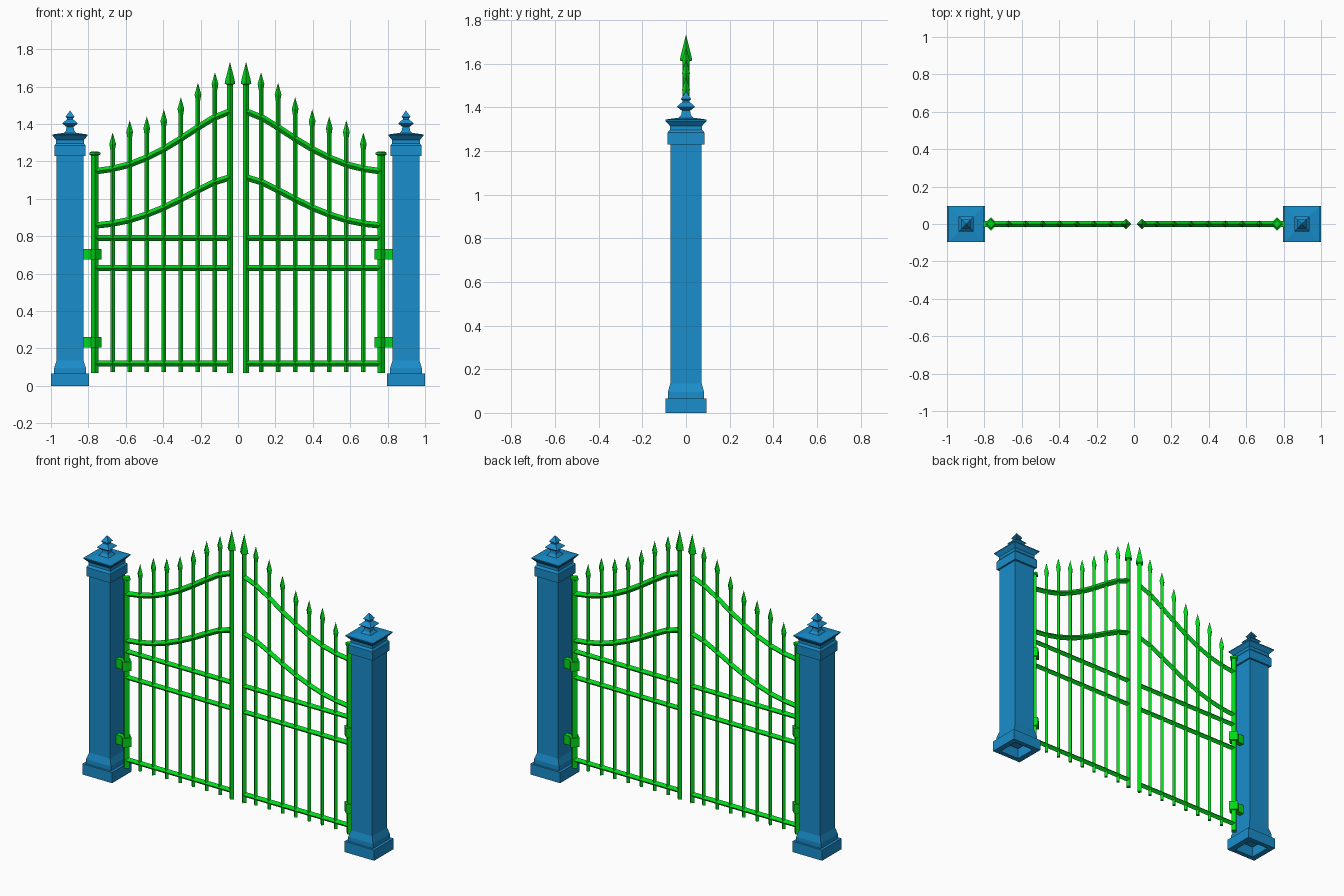
import bpy, bmesh
from math import cos, sin, pi
from mathutils import Vector

if "Cube" in bpy.data.objects:
    bpy.data.objects.remove(bpy.data.objects["Cube"])


def material(name, rgb):
    m = bpy.data.materials.new(name)
    m.diffuse_color = (*rgb, 1)
    m.use_nodes = True
    m.node_tree.nodes["Principled BSDF"].inputs["Base Color"].default_value = m.diffuse_color
    return m


GREEN = material("gate_green", (0.0, 0.7, 0.01))
BLUE = material("pillar_blue", (0.01, 0.27, 0.6))


def finish(name, rings, mat):
    """Skin closed vertex rings, cap the ends, mirror to the other side."""
    bm = bmesh.new()
    loops = [[bm.verts.new(p) for p in ring] for ring in rings]
    n = len(loops[0])
    for a, b in zip(loops, loops[1:]):
        for i in range(n):
            bm.faces.new((a[i], a[(i + 1) % n], b[(i + 1) % n], b[i]))
    bm.faces.new(loops[0])
    bm.faces.new(loops[-1])
    bmesh.ops.remove_doubles(bm, verts=bm.verts, dist=1e-5)
    bmesh.ops.recalc_face_normals(bm, faces=bm.faces)
    me = bpy.data.meshes.new(name)
    bm.to_mesh(me)
    bm.free()
    me.materials.append(mat)
    ob = bpy.data.objects.new(name, me)
    bpy.context.collection.objects.link(ob)
    ob.modifiers.new("mirror", "MIRROR").use_mirror_merge = False
    return ob


def square_stack(name, x, profile, mat):
    """Rectangular rings (half x, half y, z) stacked around x."""
    finish(name, [[(x + sx * hx, sy * hy, z) for sx, sy in
                   ((-1, -1), (1, -1), (1, 1), (-1, 1))]
                  for hx, hy, z in profile], mat)


def sweep(name, path, sides=4, mat=GREEN):
    """Bar along (x, z, radius) points in the y = 0 plane."""
    rings = []
    for i, (x, z, r) in enumerate(path):
        a, b = path[max(i - 1, 0)], path[min(i + 1, len(path) - 1)]
        t = Vector((b[0] - a[0], 0, b[1] - a[1])).normalized()
        nrm, c = Vector((t.z, 0, -t.x)), Vector((x, 0, z))
        rings.append([c + nrm * r * cos(2 * pi * k / sides)
                      + Vector((0, r * sin(2 * pi * k / sides), 0))
                      for k in range(sides)])
    finish(name, rings, mat)


# Pillar with plinth, collar and cap; underside is recessed
square_stack("pillar", 0.898, [
    (.066, .066, .065), (.066, .066, 0), (.102, .095, 0), (.102, .095, .066),
    (.085, .083, .066), (.085, .083, .095), (.072, .072, .135),
    (.072, .072, 1.23), (.083, .084, 1.23), (.083, .084, 1.285),
    (.074, .074, 1.297), (.074, .074, 1.315), (.094, .095, 1.338),
    (.094, .095, 1.344), (.04, .04, 1.352)], BLUE)
square_stack("finial", 0.898, [(h, h, z) for h, z in (
    (.04, 1.345), (.022, 1.365), (.019, 1.385), (.041, 1.402), (.036, 1.408),
    (.017, 1.425), (.017, 1.432), (.024, 1.438), (0, 1.473))], BLUE)

# Upright bars with spear heads
tips = (1.676, 1.62, 1.543, 1.478, 1.44, 1.42, 1.355)
for i, t in enumerate(tips):
    x = 0.123 + 0.0912 * i
    sweep(f"bar_{i + 1}", [(x, .075, .012), (x, t - .095, .012), (x, t - .062, .018),
                           (x, t, 0)])

# Meeting stile with large spear, hinge stile with flat cap
x = 0.043
sweep("meeting_stile", [(x, .07, .016), (x, 1.61, .016), (x, 1.615, .028),
                        (x, 1.635, .025), (x, 1.733, 0)])
x = 0.765
sweep("hinge_stile", [(x, .07, .02), (x, 1.232, .02), (x, 1.236, .029),
                      (x, 1.247, .029), (x, 1.252, .02)])

# Straight rails
for name, z in (("bottom_rail", .12), ("middle_rail", .63), ("upper_rail", .79)):
    sweep(name, [(.043, z, .016), (.765, z, .016)])

# Curved rails: one S shape, scaled to two heights
shape = (1, .89, .715, .53, .36, .22, .11, .04, 0)
for name, low, rise in (("top_curved_rail", 1.147, .32), ("lower_curved_rail", .857, .258)):
    sweep(name, [(.043 + .722 * i / 8, low + rise * s, .017)
                 for i, s in enumerate(shape)])

# Hinges: socket round the stile and arm into the pillar
for name, z in (("lower_hinge", .234), ("upper_hinge", .705)):
    sweep(name + "_socket", [(.765, z - .028, .036), (.765, z + .028, .036)])
    square_stack(name + "_arm", .802, [(.03, .015, z - .028), (.03, .015, z + .028)], GREEN)
